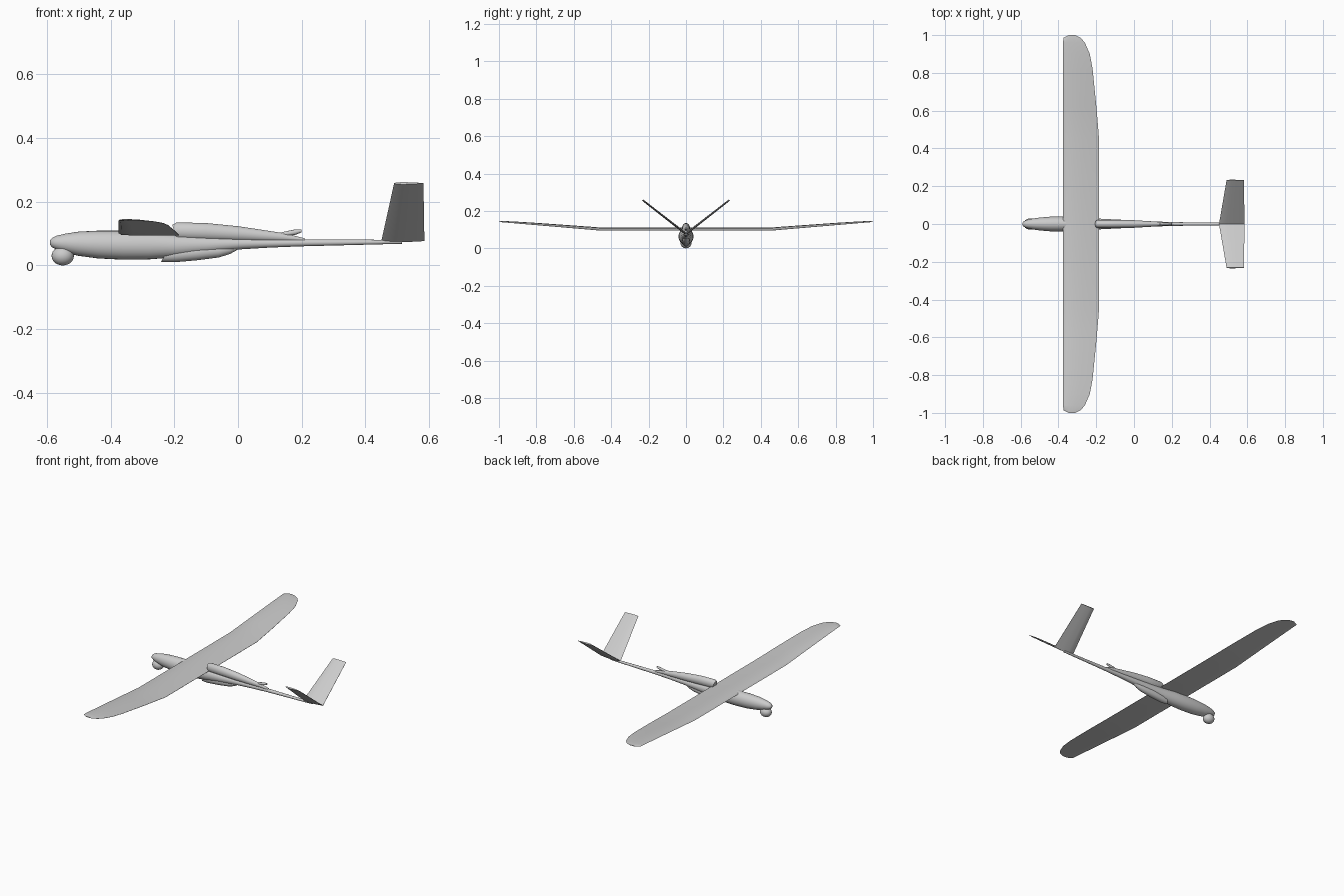
import bpy, bmesh, math
from mathutils import Vector

if "Cube" in bpy.data.objects:
    bpy.data.objects.remove(bpy.data.objects["Cube"])

grey = bpy.data.materials.new("airframe_grey")
grey.use_nodes = True
grey.diffuse_color = (0.6, 0.6, 0.6, 1)
grey.node_tree.nodes["Principled BSDF"].inputs["Base Color"].default_value = (0.6, 0.6, 0.6, 1)


def finish(name, bm, angle=35):
    bmesh.ops.recalc_face_normals(bm, faces=bm.faces)
    mesh = bpy.data.meshes.new(name)
    bm.to_mesh(mesh)
    bm.free()
    mesh.materials.append(grey)
    obj = bpy.data.objects.new(name, mesh)
    bpy.context.collection.objects.link(obj)
    bpy.ops.object.select_all(action='DESELECT')
    bpy.context.view_layer.objects.active = obj
    obj.select_set(True)
    bpy.ops.object.shade_smooth_by_angle(angle=math.radians(angle))
    return obj


def loft(name, rings, angle=35):
    """Skin a list of closed rings and cap both ends."""
    bm = bmesh.new()
    loops = [[bm.verts.new(p) for p in ring] for ring in rings]
    n = len(loops[0])
    for a, b in zip(loops, loops[1:]):
        for i in range(n):
            j = (i + 1) % n
            bm.faces.new((a[i], a[j], b[j], b[i]))
    bm.faces.new(loops[0])
    bm.faces.new(loops[-1])
    return finish(name, bm, angle)


def body(name, sections, sides=24, slant=0.0):
    """Elliptical sections: x, bottom, top, half width. Slant leans the first one."""
    rings = []
    for k, (x, low, high, half) in enumerate(sections):
        mid, rise = (low + high) / 2, (high - low) / 2
        ring = []
        for i in range(sides):
            a = math.tau * i / sides
            lean = -slant * math.sin(a) if k == 0 else 0
            ring.append((x + lean, half * math.cos(a), mid + rise * math.sin(a)))
        rings.append(ring)
    return loft(name, rings)


# Airfoil outline: chord fraction and height fraction
AIRFOIL = [(0, .4), (.03, .7), (.12, .92), (.3, 1), (.55, .8), (.8, .42), (1, .08),
           (1, 0), (.6, 0), (.25, 0), (.05, .1)]
SYMMETRIC = [(0, 0), (.08, .35), (.3, .5), (.65, .35), (1, .06),
             (1, -.06), (.65, -.35), (.3, -.5), (.08, -.35)]


def foil(profile, lead, trail, origin, up, thick):
    return [Vector((lead + (trail - lead) * t, 0, 0)) + origin + up * (h * thick)
            for t, h in profile]


# Fuselage with tail boom
body("fuselage", [
    (-.59, .066, .078, .006), (-.585, .058, .085, .014), (-.57, .05, .093, .021),
    (-.54, .04, .1, .028), (-.5, .03, .106, .034), (-.44, .022, .109, .039),
    (-.36, .018, .109, .04), (-.28, .019, .106, .037), (-.2, .025, .097, .029),
    (-.1, .037, .091, .024), (0, .05, .086, .019), (.1, .056, .083, .014),
    (.2, .06, .082, .01), (.36, .064, .081, .008), (.515, .068, .08, .007)])

# Engine fairing above, cooling fairing below
body("upper_fairing", [
    (-.2, .085, .127, .018), (-.192, .08, .135, .021), (-.1, .078, .133, .022),
    (0, .076, .123, .02), (.08, .075, .111, .015), (.15, .075, .1, .01),
    (.21, .074, .085, .006)], slant=.006)
body("lower_fairing", [
    (-.23, .011, .05, .017), (-.2, .01, .06, .021), (-.13, .016, .065, .022),
    (-.06, .025, .066, .018), (-.025, .036, .066, .014), (0, .05, .066, .008)], slant=-.012)

# Exhaust stub
body("exhaust", [
    (.12, .088, .1, .004), (.155, .092, .108, .007), (.18, .096, .113, .007),
    (.2, .104, .113, .005)], sides=12)

# Sensor ball under the nose
bm = bmesh.new()
bmesh.ops.create_uvsphere(bm, u_segments=24, v_segments=14, radius=1)
for v in bm.verts:
    v.co = Vector((v.co.x * .035 - .55, v.co.y * .03, v.co.z * .03 + .03))
finish("sensor_ball", bm)

# Wing: half span stations of y, leading edge, trailing edge, thickness
half_wing = [(0, -.375, -.185, .017), (.45, -.375, -.185, .017), (.62, -.375, -.199, .015),
             (.82, -.375, -.219, .012), (.9, -.375, -.234, .01), (.96, -.375, -.26, .008),
             (.985, -.374, -.282, .006), (1, -.345, -.31, .003)]
stations = [(-y, a, b, t) for y, a, b, t in half_wing[:0:-1]] + half_wing
rings = []
for y, lead, trail, thick in stations:
    z = .094 + max(0, abs(y) - .45) * .085
    rings.append(foil(AIRFOIL, lead, trail, Vector((0, y, z)), Vector((0, 0, 1)), thick))
loft("wing", rings, 40)

# V tail
for side, label in ((1, "rear_fin"), (-1, "front_fin")):
    root, tip = Vector((0, 0, .077)), Vector((0, .232 * side, .258))
    up = Vector((0, -.181 * side, .232)).normalized()
    loft("tail_" + label, [foil(SYMMETRIC, .45, .585, root, up, .012),
                           foil(SYMMETRIC, .49, .582, tip, up, .009)], 40)
